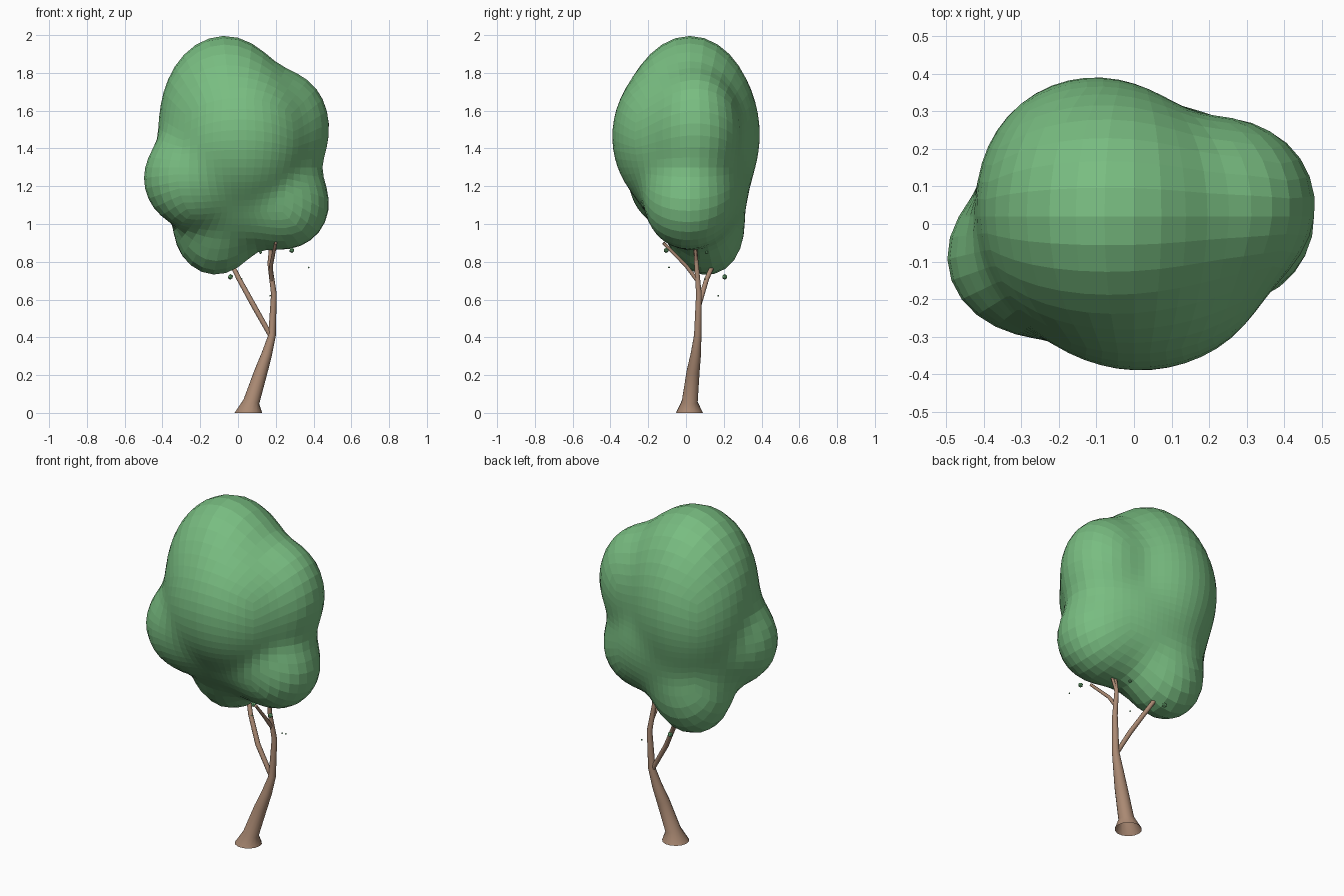
import bpy, bmesh, math
from mathutils import Vector

old = bpy.data.objects.get("Cube")
if old:
    bpy.data.objects.remove(old, do_unlink=True)


def make_material(name, rgb):
    mat = bpy.data.materials.new(name)
    mat.use_nodes = True
    colour = (*rgb, 1.0)
    mat.diffuse_color = colour
    mat.node_tree.nodes["Principled BSDF"].inputs["Base Color"].default_value = colour
    return mat


leaf_green = make_material("leaf green", (0.19, 0.51, 0.22))
bark_brown = make_material("bark brown", (0.40, 0.25, 0.17))


def add_object(name, bm, mat, smooth=False):
    bmesh.ops.recalc_face_normals(bm, faces=bm.faces[:])
    for face in bm.faces:
        face.smooth = smooth and len(face.verts) == 4
    mesh = bpy.data.meshes.new(name)
    bm.to_mesh(mesh)
    bm.free()
    mesh.materials.append(mat)
    obj = bpy.data.objects.new(name, mesh)
    bpy.context.collection.objects.link(obj)


def add_limb(name, path, sides=10, flat_base=False):
    """Loft rings along a path of (x, y, z, radius), open at the foot."""
    bm = bmesh.new()
    up = Vector((0, 0, 1))
    pts = [Vector(p[:3]) for p in path]
    rings = []
    for i, p in enumerate(path):
        tangent = pts[min(i + 1, len(pts) - 1)] - pts[max(i - 1, 0)]
        if flat_base and i == 0:
            tangent = up
        turn = up.rotation_difference(tangent)
        ring = []
        for s in range(sides):
            a = math.tau * s / sides
            ring.append(bm.verts.new(pts[i] + turn @ Vector((math.cos(a), math.sin(a), 0)) * p[3]))
        rings.append(ring)
    for low, high in zip(rings, rings[1:]):
        for s in range(sides):
            t = (s + 1) % sides
            bm.faces.new((low[s], low[t], high[t], high[s]))
    bm.faces.new(rings[-1])
    add_object(name, bm, bark_brown, smooth=True)


# Trunk with flared foot, and the branches
add_limb("trunk", [
    (0.055, 0.018, 0.0, 0.073), (0.071, 0.02, 0.06, 0.043), (0.122, 0.038, 0.22, 0.035),
    (0.152, 0.052, 0.31, 0.028), (0.18, 0.062, 0.41, 0.020), (0.19, 0.068, 0.63, 0.015),
    (0.168, 0.055, 0.79, 0.012), (0.178, 0.045, 0.93, 0.009)], sides=14, flat_base=True)
add_limb("left_branch", [
    (0.178, 0.062, 0.40, 0.013), (0.082, 0.068, 0.57, 0.014),
    (0.005, 0.11, 0.71, 0.013), (-0.05, 0.16, 0.82, 0.011)])
add_limb("front_branch", [
    (0.178, 0.06, 0.70, 0.011), (0.175, 0.0, 0.78, 0.010), (0.20, -0.12, 0.90, 0.008)])
add_limb("upper_branch", [
    (0.168, 0.055, 0.79, 0.009), (0.19, 0.05, 0.86, 0.008), (0.22, 0.05, 0.95, 0.007)], sides=8)

# Canopy: rounded lobes (centre, radii) melted into one skin
LOBES = [
    ((-0.07, 0.02, 1.58), (0.33, 0.32, 0.42)),    # crown
    ((-0.11, 0.10, 1.46), (0.29, 0.285, 0.38)),   # back
    ((0.02, -0.11, 1.46), (0.33, 0.28, 0.36)),    # front
    ((0.24, 0.05, 1.51), (0.245, 0.23, 0.30)),    # upper left side
    ((-0.25, -0.09, 1.24), (0.25, 0.21, 0.25)),   # right side
    ((-0.12, 0.11, 0.96), (0.215, 0.195, 0.235)), # low back
    ((0.25, 0.01, 1.10), (0.23, 0.22, 0.23)),     # low left side
    ((0.02, 0.05, 1.20), (0.37, 0.27, 0.32)),     # middle
]
MELT = 0.035


def canopy_distance(p):
    total = 0.0
    for centre, radii in LOBES:
        q = Vector([(p[i] - centre[i]) / radii[i] for i in range(3)])
        total += math.exp(-(q.length - 1) * min(radii) / MELT)
    return -MELT * math.log(max(total, 1e-30))


core = Vector((0, 0.02, 1.30))
bm = bmesh.new()
bmesh.ops.create_cube(bm, size=2)
bmesh.ops.subdivide_edges(bm, edges=bm.edges[:], cuts=13, use_grid_fill=True)
for v in bm.verts:
    direction = Vector([math.tan(c * math.pi / 4) for c in v.co]).normalized()
    reach = 0.95
    while reach > 0.05 and canopy_distance(core + direction * reach) > 0:
        reach -= 0.02
    inner, outer = reach, reach + 0.02
    for _ in range(8):
        middle = (inner + outer) / 2
        if canopy_distance(core + direction * middle) > 0:
            outer = middle
        else:
            inner = middle
    v.co = core + direction * inner
bmesh.ops.smooth_vert(bm, verts=bm.verts[:], factor=0.5,
                      use_axis_x=True, use_axis_y=True, use_axis_z=True)
add_object("canopy", bm, leaf_green)

# Loose leaf specks under the canopy
SPECKS = [(-0.04, 0.205, 0.72, 0.015), (0.285, -0.105, 0.86, 0.014), (0.375, -0.09, 0.77, 0.005),
          (0.17, 0.17, 0.62, 0.005), (0.12, 0.11, 0.85, 0.009), (0.02, 0.1, 0.71, 0.004)]
for n, (x, y, z, r) in enumerate(SPECKS):
    bm = bmesh.new()
    bmesh.ops.create_icosphere(bm, subdivisions=1, radius=r)
    bmesh.ops.translate(bm, verts=bm.verts[:], vec=(x, y, z))
    add_object(f"loose_leaf_{n + 1}", bm, leaf_green)
